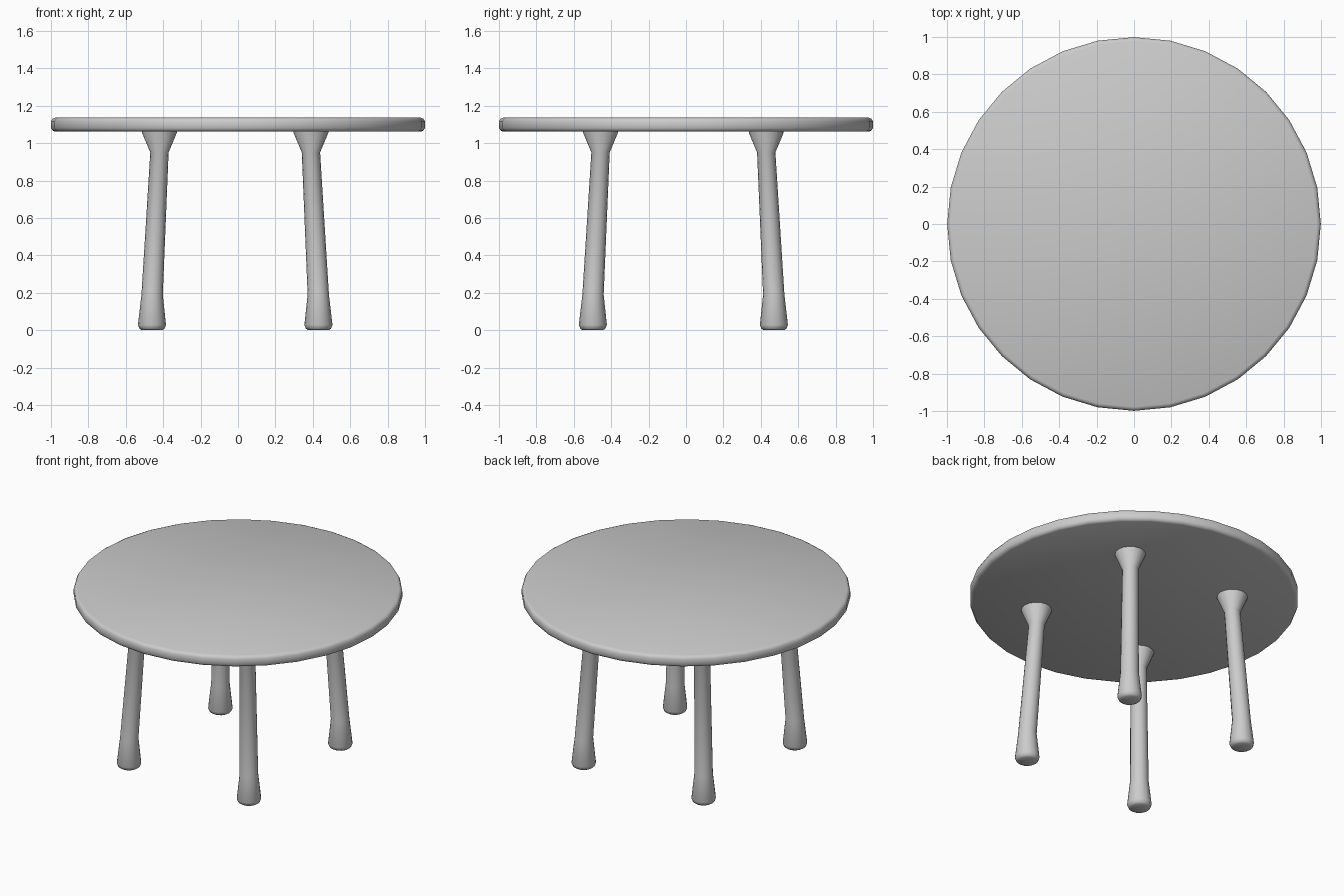
import bpy, bmesh
from math import cos, sin, pi, radians

if "Cube" in bpy.data.objects:
    bpy.data.objects.remove(bpy.data.objects["Cube"])


def loft(name, rings, sides):
    """Loft horizontal circular rings given as (x, y, z, radius), capped at both ends."""
    bm = bmesh.new()
    loops = [[bm.verts.new((x + r * cos(2 * pi * i / sides),
                            y + r * sin(2 * pi * i / sides), z))
              for i in range(sides)] for x, y, z, r in rings]
    for a, b in zip(loops, loops[1:]):
        for i in range(sides):
            j = (i + 1) % sides
            bm.faces.new((a[i], a[j], b[j], b[i]))
    bm.faces.new(loops[0][::-1])
    bm.faces.new(loops[-1])
    mesh = bpy.data.meshes.new(name)
    bm.to_mesh(mesh)
    bm.free()
    obj = bpy.data.objects.new(name, mesh)
    bpy.context.collection.objects.link(obj)
    bpy.ops.object.select_all(action='DESELECT')
    obj.select_set(True)
    bpy.context.view_layer.objects.active = obj
    bpy.ops.object.shade_smooth_by_angle(angle=radians(40))
    return obj


# Round table top with a softened rim
top_profile = [(1.061, 0.978), (1.067, 0.991), (1.08, 0.999),
               (1.117, 0.999), (1.130, 0.991), (1.136, 0.978)]
loft("table_top", [(0, 0, z, r) for z, r in top_profile], 32)

# Legs: (height, radius, lean) with lean 0 at the foot and 1 at the top
leg_profile = [(0.0, 0.055, 0), (0.008, 0.067, 0), (0.028, 0.075, 0),
               (0.19, 0.057, 0.02), (0.95, 0.049, 1), (1.055, 0.093, 1), (1.065, 0.093, 1)]
cx, cy = -0.015, -0.014
for sy, row in ((-1, "front"), (1, "back")):
    for sx, side in ((-1, "left"), (1, "right")):
        rings = [(cx + sx * (0.445 - 0.04 * t), cy + sy * (0.484 - 0.041 * t), z, r)
                 for z, r, t in leg_profile]
        loft(f"{row}_{side}_leg", rings, 16)
